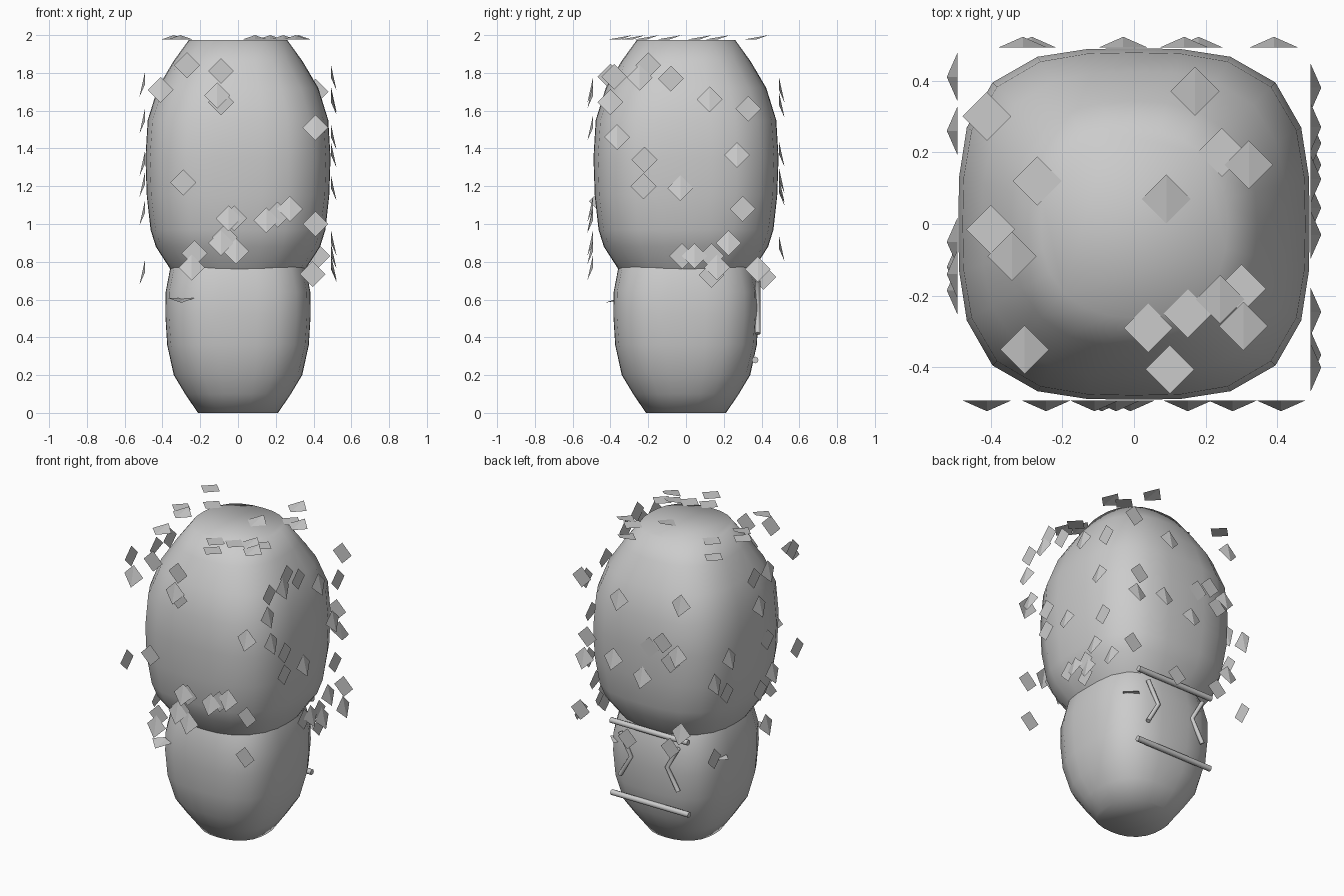
import bpy, bmesh, math
from mathutils import Vector

if "Cube" in bpy.data.objects:
    bpy.data.objects.remove(bpy.data.objects["Cube"])


def finish(bm, name, smooth):
    bmesh.ops.recalc_face_normals(bm, faces=bm.faces)
    me = bpy.data.meshes.new(name)
    bm.to_mesh(me)
    bm.free()
    for p in me.polygons:
        p.use_smooth = smooth
    ob = bpy.data.objects.new(name, me)
    bpy.context.collection.objects.link(ob)
    return ob


def rounded_block(name, rings, seg=24):
    """Loft superellipse rings given as (z, half width, squareness)."""
    bm = bmesh.new()
    loops = []
    for z, r, n in rings:
        loop = []
        for i in range(seg):
            a = 2 * math.pi * i / seg
            c, s = math.cos(a), math.sin(a)
            k = r / (abs(c) ** n + abs(s) ** n) ** (1 / n)
            loop.append(bm.verts.new((k * c, k * s, z)))
        loops.append(loop)
    for a, b in zip(loops, loops[1:]):
        for i in range(seg):
            j = (i + 1) % seg
            bm.faces.new((a[i], a[j], b[j], b[i]))
    bm.faces.new(loops[0])
    bm.faces.new(loops[-1])
    return finish(bm, name, True)


def leaves(name, origin, u, v, out, spots, size=0.068, lift=0.03):
    """Diamond cards on one side of the crown; every second one is folded."""
    bm = bmesh.new()
    o, u, v, out = map(Vector, (origin, u, v, out))
    for i, (a, b) in enumerate(spots):
        p = o + u * a + v * b
        fold = out * lift * (i % 2)
        top, low = bm.verts.new(p + v * size), bm.verts.new(p - v * size + fold)
        left, right = bm.verts.new(p - u * size), bm.verts.new(p + u * size)
        bm.faces.new((top, left, low))
        bm.faces.new((top, low, right))
    return finish(bm, name, False)


def rod(name, pts, radius):
    cu = bpy.data.curves.new(name, 'CURVE')
    cu.dimensions = '3D'
    cu.bevel_depth = radius
    cu.bevel_resolution = 2
    cu.use_fill_caps = True
    sp = cu.splines.new('POLY')
    sp.points.add(len(pts) - 1)
    for q, p in zip(sp.points, pts):
        q.co = (*p, 1)
    ob = bpy.data.objects.new(name, cu)
    bpy.context.collection.objects.link(ob)
    return ob


# base and crown
rounded_block("base", [(0, .212, 2.4), (.1, .28, 2.6), (.2, .34, 2.8), (.36, .375, 3.1),
                       (.52, .385, 3.2), (.64, .383, 3.2), (.76, .36, 3), (.85, .33, 2.8)])
rounded_block("crown", [(.62, .25, 2.4), (.74, .345, 2.6), (.88, .435, 2.9), (.97, .463, 3),
                        (1.15, .483, 3.2), (1.35, .49, 3.2), (1.55, .478, 3.1), (1.72, .425, 2.8),
                        (1.86, .343, 2.5), (1.975, .26, 2.4)])

# loose leaves, one sheet for each side of the crown
X, Y, Z = (1, 0, 0), (0, 1, 0), (0, 0, 1)
leaves("front_leaves", (0, -.492, 0), X, Z, (0, -1, 0),
       [(-.27, 1.84), (-.41, 1.71), (-.09, 1.81), (-.11, 1.68), (-.09, 1.645), (.41, 1.51),
        (-.29, 1.22), (-.05, 1.03), (-.02, 1.03), (.15, 1.02), (.21, 1.05), (.275, 1.08),
        (.41, 1.0), (-.09, .9), (-.07, .93), (-.01, .855), (-.23, .845), (-.245, .77), (.395, .735)])
leaves("right_leaves", (.492, 0, 0), Y, Z, X,
       [(-.38, 1.78), (-.4, 1.645), (-.2, 1.84), (-.245, 1.775), (-.08, 1.77), (.125, 1.66),
        (.33, 1.61), (-.365, 1.46), (-.22, 1.34), (-.03, 1.19), (-.225, 1.2), (.27, 1.365),
        (.3, 1.08), (.225, .9), (-.02, .83), (.045, .83), (.135, .83), (.165, .77),
        (.135, .73), (.38, .76)])
leaves("back_leaves", (0, .492, 0), X, Z, Y,
       [(.41, 1.7), (.14, 1.63), (.37, 1.32), (.39, 1.18), (.42, .83), (-.03, 1.165),
        (-.08, 1.37), (.18, 1.23), (-.175, 1.425), (-.285, 1.37), (-.23, 1.31), (-.31, 1.71),
        (.08, .73), (-.31, .87), (-.23, .75)])
leaves("left_leaves", (-.492, 0, 0), Y, Z, (-1, 0, 0),
       [(0, 1.745), (-.14, 1.74), (-.4, 1.78), (-.05, 1.545), (-.445, 1.12), (.26, 1.32),
        (-.14, 1.29), (-.185, 1.06), (-.065, .985), (.41, 1.21), (.28, 1.1), (-.12, .745),
        (.41, .72)])
leaves("top_leaves", (0, 0, 1.976), X, (0, -1, 0), Z,
       [(-.41, -.3), (.17, -.37), (.245, -.2), (.32, -.165), (-.27, -.12), (.09, -.07),
        (-.4, .015), (-.34, .09), (.04, .29), (-.305, .35), (.1, .405), (.24, .21),
        (.3, .18), (.305, .285), (.15, .25)], lift=.024)
leaves("under_leaves", (0, 0, .607), X, Y, (0, 0, -1),
       [(.27, .3), (-.3, -.36), (-.36, .17)], lift=.024)

# rods and bent marks on the back of the base
rod("upper_rod", [(-.28, .375, .755), (.28, .375, .755)], .018)
rod("lower_rod", [(-.28, .366, .28), (.28, .366, .28)], .018)
for side, s in (("left", -1), ("right", 1)):
    rod(side + "_bent_mark", [(s * .21, .38, .7), (s * .13, .38, .56), (s * .21, .38, .42)], .014)
